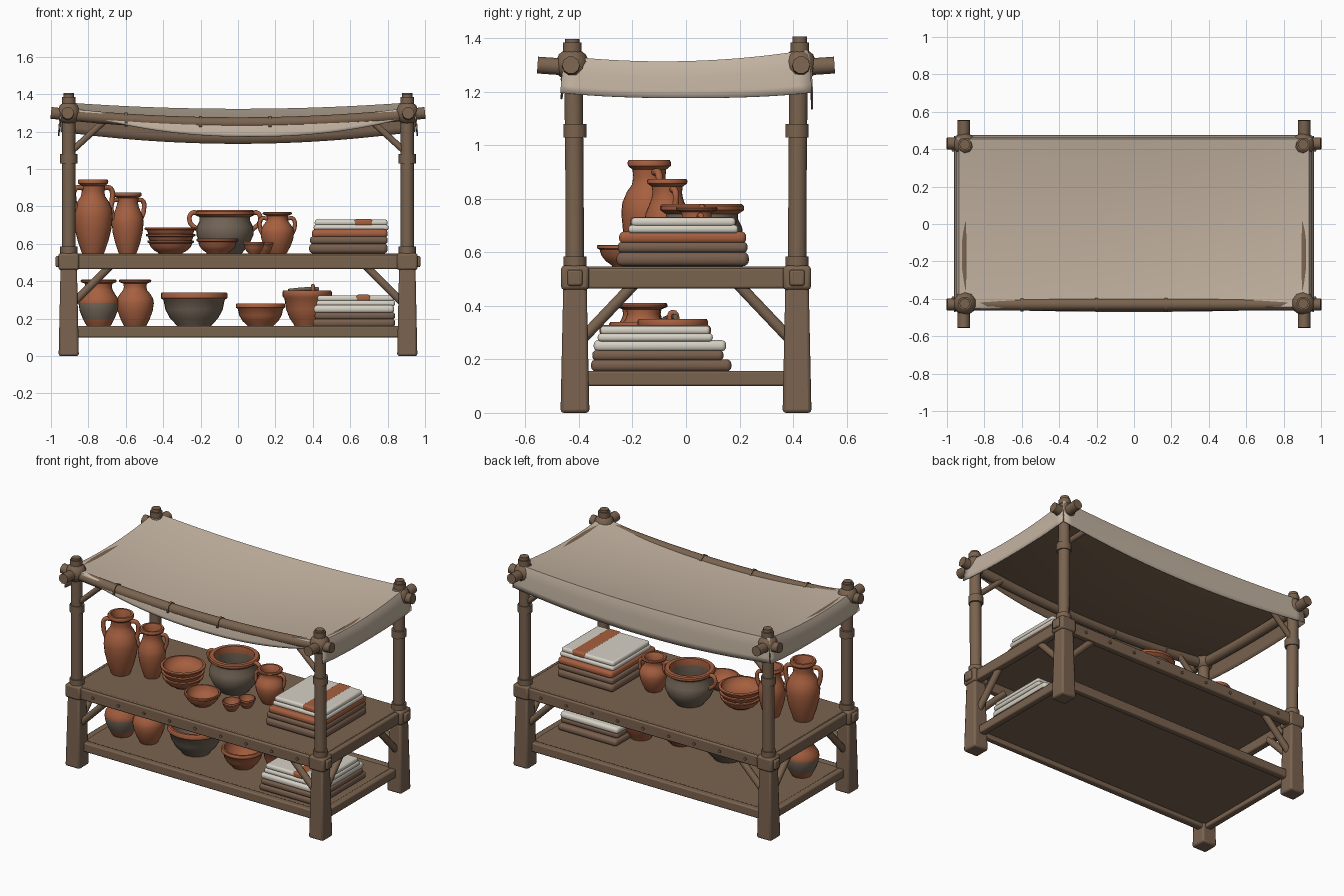
import bpy, bmesh, math
from mathutils import Vector

if "Cube" in bpy.data.objects:
    bpy.data.objects.remove(bpy.data.objects["Cube"])

def mat(name, r, g, b):
    m = bpy.data.materials.new(name)
    m.diffuse_color = (r, g, b, 1)
    m.use_nodes = True
    m.node_tree.nodes["Principled BSDF"].inputs["Base Color"].default_value = m.diffuse_color
    return m

WOOD = mat("wood brown", .195, .125, .078)
CLAY = mat("terracotta", .38, .115, .05)
GREY = mat("smoked clay", .17, .13, .095)
CANVAS = mat("canvas", .55, .455, .36)
LINEN = mat("cream linen", .68, .64, .56)
BROWN = mat("brown cloth", .19, .115, .075)

def finish(bm, name, mats, bevel=0, seg=2):
    me = bpy.data.meshes.new(name)
    bm.to_mesh(me)
    bm.free()
    ob = bpy.data.objects.new(name, me)
    bpy.context.collection.objects.link(ob)
    for m in mats:
        me.materials.append(m)
    if bevel:
        b = ob.modifiers.new("bevel", 'BEVEL')
        b.width, b.segments, b.limit_method = bevel, seg, 'ANGLE'
    return ob

def box(name, x0, x1, y0, y1, z0, z1, m, bevel=.008, seg=2, taper=1):
    bm = bmesh.new()
    bmesh.ops.create_cube(bm, size=1)
    for v in bm.verts:
        k = taper if v.co.z > 0 else 1
        v.co = Vector(((x0+x1)/2 + v.co.x*k*(x1-x0), (y0+y1)/2 + v.co.y*k*(y1-y0),
                       (z0+z1)/2 + v.co.z*(z1-z0)))
    return finish(bm, name, [m], bevel, seg)

def tube(name, pts, r, m, smooth=False):
    cu = bpy.data.curves.new(name, 'CURVE')
    cu.dimensions, cu.bevel_depth, cu.bevel_resolution, cu.use_fill_caps = '3D', r, 3, True
    if smooth:
        s = cu.splines.new('BEZIER')
        s.bezier_points.add(len(pts)-1)
        for p, c in zip(s.bezier_points, pts):
            p.co, p.handle_left_type, p.handle_right_type = c, 'AUTO', 'AUTO'
        s.resolution_u = 6
    else:
        s = cu.splines.new('POLY')
        s.points.add(len(pts)-1)
        for p, c in zip(s.points, pts):
            p.co = (*c, 1)
    ob = bpy.data.objects.new(name, cu)
    bpy.context.collection.objects.link(ob)
    cu.materials.append(m)

def lathe(name, x, y, z, prof, grey=None, n=28):
    """Turn a profile of (radius, height); faces between the grey heights get the second colour."""
    bm = bmesh.new()
    rings = [[bm.verts.new((x+r*math.cos(2*math.pi*i/n), y+r*math.sin(2*math.pi*i/n), z+h))
              for i in range(n)] for r, h in prof]
    for a, b in zip(rings, rings[1:]):
        for i in range(n):
            bm.faces.new((a[i], a[(i+1) % n], b[(i+1) % n], b[i]))
    bmesh.ops.remove_doubles(bm, verts=bm.verts, dist=1e-5)
    bmesh.ops.recalc_face_normals(bm, faces=bm.faces)
    if grey:
        for f in bm.faces:
            f.material_index = int(grey[0] < f.calc_center_median().z - z < grey[1])
    return finish(bm, name, [CLAY, GREY])

def jar(name, x, y, z, R, H, neck, rim, grey=None):
    p = [(0, 0), (.55*R, 0), (.6*R, .03*H), (.78*R, .17*H), (.94*R, .34*H), (R, .5*H), (.96*R, .6*H),
         (.8*R, .7*H), (neck*1.08, .77*H), (neck, .84*H), (neck*1.05, .91*H), (rim, .945*H), (rim*1.02, .975*H),
         (rim*.96, H), (rim*.78, H), (neck*.8, .88*H), (neck*.8, .75*H), (0, .7*H)]
    lathe(name, x, y, z, p, grey)

def bowl(name, x, y, z, R, H, grey=None):
    p = [(0, 0), (.5*R, 0), (.53*R, .06*H), (.72*R, .25*H), (.86*R, .5*H), (.92*R, .78*H), (R, .84*H),
         (R, .96*H), (.97*R, H), (.88*R, H), (.82*R, .6*H), (.55*R, .25*H), (0, .18*H)]
    lathe(name, x, y, z, p, grey)

def handles(name, x, y, pts, ang, r=.014):
    for k in (0, math.pi):
        c, s = math.cos(ang+k), math.sin(ang+k)
        tube(name, [(x+a*c, y+a*s, h) for a, h in pts], r, CLAY, True)

# --- legs, posts, joints and braces at the four corners
for sx in (-1, 1):
    for sy in (-1, 1):
        X, Y = .905*sx, .415*sy
        box("leg", X-.054, X+.054, Y-.054, Y+.054, 0, .5, WOOD, .012, 2, .8)
        tube("post", [(X, Y, .45), (X, Y+.002*sy, .9), (X, Y+.006*sy, 1.3)], .036, WOOD)
        tube("post_collar", [(X, Y, 1.03), (X, Y, 1.08)], .046, WOOD)
        tube("post_foot_collar", [(X, Y, .54), (X, Y, .585)], .046, WOOD)
        box("table_joint", X-.055, X+.055, Y-.052, Y+.052, .46, .55, WOOD, .012)
        box("joint_peg_side", X+.05*sx-.02, X+.05*sx+.02, Y-.028, Y+.028, .475, .535, WOOD)
        Yt = .425*sy
        bm = bmesh.new()
        bmesh.ops.create_uvsphere(bm, u_segments=10, v_segments=7, radius=.064)
        for v in bm.verts:
            v.co += Vector((X, Yt, 1.3))
        finish(bm, "top_joint", [WOOD])
        tube("post_cap", [(X, Yt, 1.33), (X, Yt, 1.385)], .037, WOOD)
        tube("post_tip", [(X, Yt, 1.38), (X, Yt, 1.402 + .004*sy)], .028, WOOD)
        # diagonal braces
        tube("lower_front_brace", [(X-.03*sx, Y, .29), (X-.22*sx, Y, .48)], .022, WOOD)
        tube("lower_side_brace", [(X, Y-.03*sy, .28), (X, Y-.22*sy, .48)], .022, WOOD)
        tube("upper_brace", [(X-.02*sx, Y, 1.1), (X-.2*sx, Y, 1.265)], .018, WOOD)

# --- sagging poles under the canopy
T = [i/8-1 for i in range(17)]
for s in (-1, 1):
    tube("long_pole", [(t, .43*s, 1.3-.055*(1-t*t)*(abs(t) < .99)) for t in T], .033, WOOD)
    tube("short_pole", [(.91*s, .555*t, 1.3-.02*(1-t*t)) for t in T], .033, WOOD)
for x in (-.6, -.2, .17):
    tube("pole_tie", [(x-.008, -.43, 1.3-.055*(1-x*x)), (x+.008, -.43, 1.3-.055*(1-x*x))], .039, WOOD)

# --- table and lower shelf
box("table_top", -.91, .91, -.44, .44, .525, .548, WOOD, .005)
box("shelf_board", -.88, .88, -.39, .39, .128, .155, WOOD, .005)
for s in (-1, 1):
    box("table_long_rail", -.92, .92, .43*s-.024, .43*s+.024, .465, .54, WOOD)
    box("table_side_rail", .915*s-.024, .915*s+.024, -.42, .42, .465, .54, WOOD)
    box("shelf_long_rail", -.9, .9, .395*s-.022, .395*s+.022, .1, .16, WOOD)
    box("shelf_side_rail", .895*s-.022, .895*s+.022, -.4, .4, .1, .157, WOOD)
    for i in range(9):
        x = -.76 + .19*i
        tube("rail_peg", [(x, .45*s, .5), (x, .461*s, .5)], .01, WOOD)

# --- canopy: sagging top sheet with a hanging flap on each side
def top(u, v):
    z = 1.345 + .012*v - (.055-.02*v)*(1-u*u) - .03*(1-v*v)
    return Vector((.935*u, .005+.45*v, z))

def flap_low(side, t):
    if side == 'front':
        return Vector((.87*t, -.455-.015*(1-t*t), 1.285-.112*(1-abs(t-.08)**2.2)))
    if side == 'back':
        return Vector((.95*t, .475, 1.2-.065*(1-t*t)))
    k = 1 if side == 'right' else -1
    return Vector((.962*k, .47*t, 1.185+.012*abs(t)**3 - .008*(1-t*t)))

bm = bmesh.new()
NU, NV, ND = 32, 18, 5
def grid(fn, a, b):
    vs = [[bm.verts.new(fn(i/a, j/b)) for j in range(b+1)] for i in range(a+1)]
    for i in range(a):
        for j in range(b):
            bm.faces.new((vs[i][j], vs[i+1][j], vs[i+1][j+1], vs[i][j+1]))
grid(lambda a, b: top(2*a-1, 2*b-1), NU, NV)
for side, n in (('front', NU), ('back', NU), ('left', NV), ('right', NV)):
    def flap(a, b):
        t = 2*a-1
        e = {'front': (t, -1), 'back': (t, 1), 'left': (-1, t), 'right': (1, t)}[side]
        p, q = top(*e), flap_low(side, t)
        r = p.lerp(q, b)
        w = b**.45 if b else 0    # rounds the fold
        r.x, r.y = p.x+(q.x-p.x)*w, p.y+(q.y-p.y)*w
        return r
    grid(flap, n, ND)
bmesh.ops.remove_doubles(bm, verts=bm.verts, dist=1e-4)
bmesh.ops.recalc_face_normals(bm, faces=bm.faces)
if sum(f.normal.z*f.calc_area() for f in bm.faces) < 0:
    bmesh.ops.reverse_faces(bm, faces=bm.faces)
cloth = finish(bm, "canopy", [CANVAS, WOOD])
sol = cloth.modifiers.new("thickness", 'SOLIDIFY')
sol.thickness, sol.offset, sol.material_offset = .007, -1, 1

# --- pottery on the table
Z = .548
jar("tall_amphora", -.775, -.137, Z, .105, .397, .06, .08)
handles("tall_amphora_handle", -.775, -.137, [(.06, .9), (.1, .895), (.108, .83), (.09, .77)], .35)
jar("small_amphora", -.59, -.07, Z, .085, .327, .055, .074)
handles("small_amphora_handle", -.59, -.07, [(.055, .835), (.085, .83), (.092, .78), (.075, .73)], .35, .012)
for i in range(3):
    bowl("stacked_bowl", -.36, -.07, Z+.035*i, .125+.007*i, .07)
p = [(0, 0), (.09, 0), (.13, .05), (.153, .1), (.15, .145), (.135, .175), (.135, .195), (.157, .21), (.157, .225),
     (.15, .232), (.125, .232), (.12, .19), (.13, .11), (0, .05)]
lathe("cooking_pot", -.07, .06, Z, p, (-1, .185))
handles("cooking_pot_handle", -.07, .06, [(.13, .755), (.175, .765), (.188, .72), (.145, .675)], 0, .013)
bowl("small_bowl", -.11, -.22, Z, .112, .08)
bowl("cup", .085, -.19, Z, .058, .062)
bowl("cup", .135, -.1, Z, .055, .06)
jar("jug", .21, .04, Z, .09, .222, .055, .077)
handles("jug_handle", .21, .04, [(.055, .735), (.085, .735), (.095, .69), (.08, .65)], .2, .011)

# --- pottery on the lower shelf
Z = .155
jar("storage_jar", -.745, -.165, Z, .108, .255, .07, .095, (.03, .13))
jar("storage_jar", -.55, -.16, Z, .1, .255, .06, .085)
bowl("mixing_bowl", -.235, -.11, Z, .178, .185, (-1, .145))
bowl("shallow_bowl", .12, -.12, Z, .132, .125)
bowl("deep_pot", .37, -.05, Z, .132, .195)
tube("ladle", [(.27, -.08, .35), (.35, -.06, .358), (.43, -.04, .36)], .01, GREY, True)
tube("pot_lid_handle", [(.4, -.06, .33), (.4, -.05, .375), (.4, -.03, .33)], .011, CLAY, True)

# --- folded textiles
def cloths(layers, stripe):
    for x0, x1, y0, y1, z0, z1, m in layers:
        box("folded_cloth", x0, x1, y0, y1, z0, z1, m, (z1-z0)*.42, 4)
    x0, x1, y0, y1, z0, z1, m = layers[-1]
    box("cloth_stripe", *stripe, y0-.003, y1+.003, z0-.002, z1+.003, CLAY, (z1-z0)*.42, 4)

cloths([(.38, .80, -.26, .235, .548, .602, BROWN), (.385, .80, -.255, .23, .598, .64, BROWN),
        (.395, .80, -.25, .225, .632, .678, CLAY), (.405, .805, -.215, .195, .672, .702, LINEN),
        (.41, .80, -.205, .185, .697, .73, LINEN)], (.62, .72))
cloths([(.40, .84, -.355, .17, .155, .2, BROWN), (.41, .84, -.35, .14, .195, .235, BROWN),
        (.405, .835, -.345, .15, .23, .272, LINEN), (.42, .84, -.33, .1, .267, .297, LINEN),
        (.425, .835, -.32, .09, .292, .325, LINEN)], (.63, .71))

# --- curves to meshes, smooth shading
bpy.ops.object.select_all(action='DESELECT')
for ob in bpy.data.objects:
    if ob.type == 'CURVE':
        ob.select_set(True)
        bpy.context.view_layer.objects.active = ob
bpy.ops.object.convert(target='MESH')
bpy.ops.object.select_all(action='SELECT')
bpy.ops.object.shade_smooth_by_angle(angle=math.radians(42))
